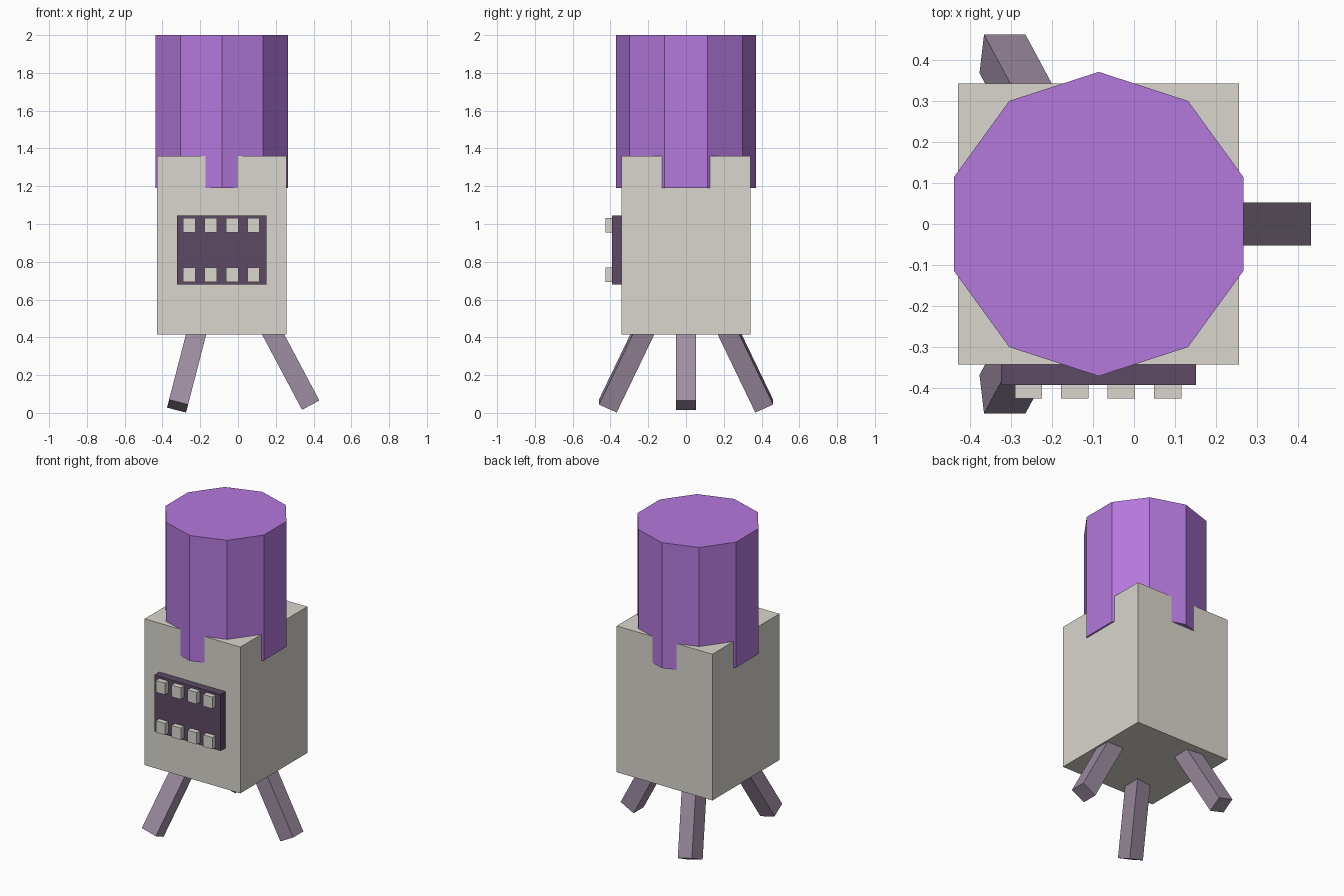
import bpy
from math import radians
from mathutils import Euler, Vector

cube = bpy.data.objects.get("Cube")
if cube:
    bpy.data.objects.remove(cube, do_unlink=True)


def material(name, rgb):
    """Flat material from 0-255 display values, stored as linear."""
    linear = [((c / 255 + 0.055) / 1.055) ** 2.4 for c in rgb] + [1]
    mat = bpy.data.materials.new(name)
    mat.use_nodes = True
    mat.diffuse_color = linear
    mat.node_tree.nodes["Principled BSDF"].inputs["Base Color"].default_value = linear
    return mat


stone = material("warm grey", (217, 214, 205))
purple = material("bright purple", (180, 120, 220))
plum = material("dark plum", (92, 74, 100))
mauve = material("dusty mauve", (158, 142, 162))


def box(name, centre, size, mat, rotation=(0, 0, 0)):
    bpy.ops.mesh.primitive_cube_add(size=1, location=centre, rotation=rotation)
    obj = bpy.context.object
    obj.name = name
    obj.scale = size
    obj.data.materials.append(mat)
    return obj


AXIS_X = -0.086

# Square body
box("body", (AXIS_X, 0, 0.8875), (0.684, 0.684, 0.945), stone)

# Ten-sided column sunk into the body
bpy.ops.mesh.primitive_cylinder_add(vertices=10, radius=0.37, depth=0.81,
                                    location=(AXIS_X, 0, 1.595))
column = bpy.context.object
column.name = "column"
column.data.materials.append(purple)

# Mouth panel with two rows of teeth
box("mouth_panel", (AXIS_X, -0.36, 0.862), (0.474, 0.064, 0.365), plum)
for row, z in (("lower", 0.732), ("upper", 0.993)):
    for i in range(4):
        box(f"{row}_tooth_{i + 1}", (-0.257 + 0.113 * i, -0.402, z),
            (0.066, 0.046, 0.076), stone)

# Splayed legs, placed by the middle of each foot
LENGTH, WIDTH = 0.6, 0.104


def leg(name, foot, tilt_x, tilt_y):
    turn = Euler((radians(tilt_x), radians(tilt_y), 0))
    up = turn.to_matrix() @ Vector((0, 0, 1))
    box(name, Vector(foot) + up * LENGTH / 2, (WIDTH, WIDTH, LENGTH), mauve, turn)


leg("left_leg", (0.385, 0, 0.041), 0, -28)
for name, side in (("front_right_leg", -1), ("back_right_leg", 1)):
    leg(name, (-0.32, 0.414 * side, 0.036), 25 * side, 14.5)
